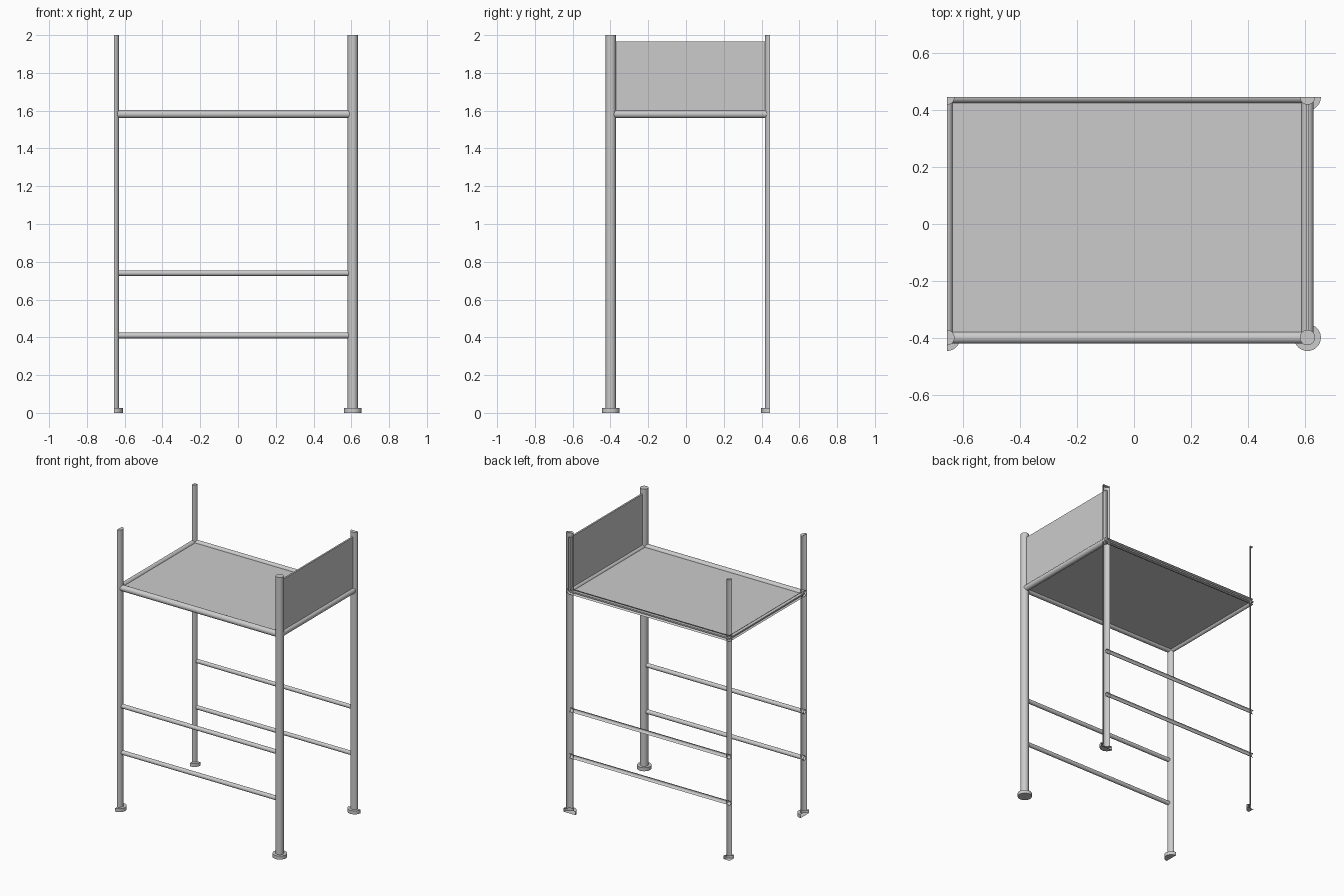
import bpy, bmesh, math
from mathutils import Vector

if "Cube" in bpy.data.objects:
    bpy.data.objects.remove(bpy.data.objects["Cube"])

# Post centre lines; left and back parts are cut open along x = XL and y = YB
XL, XR, YF, YB = -0.656, 0.608, -0.398, 0.445
POST_R, FOOT_R, FOOT_H, SHELF_Z = 0.027, 0.047, 0.025, 1.582
PI = math.pi


def finish(name, bm):
    bmesh.ops.remove_doubles(bm, verts=bm.verts, dist=1e-5)
    bmesh.ops.recalc_face_normals(bm, faces=bm.faces)
    me = bpy.data.meshes.new(name)
    bm.to_mesh(me)
    bm.free()
    ob = bpy.data.objects.new(name, me)
    bpy.context.collection.objects.link(ob)
    bpy.ops.object.select_all(action='DESELECT')
    ob.select_set(True)
    bpy.context.view_layer.objects.active = ob
    bpy.ops.object.shade_smooth_by_angle(angle=math.radians(40))
    return ob


def clip(bm, left, back):
    # Remove everything beyond the open section planes
    for on, co, no in ((left, (XL, 0, 0), (-1, 0, 0)), (back, (0, YB, 0), (0, 1, 0))):
        if on:
            geom = bm.verts[:] + bm.edges[:] + bm.faces[:]
            bmesh.ops.bisect_plane(bm, geom=geom, dist=1e-5, plane_co=co,
                                   plane_no=no, clear_outer=True)


def tube(name, p, q, profile, left=False, back=False, caps=True, sides=32):
    # Sweep of (radius, distance) rings along the axis from p to q
    p, q = Vector(p), Vector(q)
    rot = (q - p).to_track_quat('Z', 'Y')
    bm = bmesh.new()
    rings = []
    for r, d in profile:
        rings.append([bm.verts.new(p + rot @ Vector((r * math.cos(2 * PI * i / sides),
                                                     r * math.sin(2 * PI * i / sides), d)))
                      for i in range(sides)])
    for a, b in zip(rings, rings[1:]):
        for i in range(sides):
            j = (i + 1) % sides
            bm.faces.new((a[i], a[j], b[j], b[i]))
    if caps:
        bm.faces.new(rings[0][::-1])
        bm.faces.new(rings[-1])
    clip(bm, left, back)
    return finish(name, bm)


def rail(name, p, q, r, **cut):
    length = (Vector(q) - Vector(p)).length
    return tube(name, p, q, ((r, 0), (r, length)), caps=False, **cut)


def box(name, lo, hi):
    bm = bmesh.new()
    bmesh.ops.create_cube(bm, size=1)
    for v in bm.verts:
        v.co = [(l + h) / 2 + c * (h - l) for l, h, c in zip(lo, hi, v.co)]
    return finish(name, bm)


# Posts with foot discs
for x, side in ((XL, "left"), (XR, "right")):
    for y, end in ((YF, "front"), (YB, "back")):
        tube(f"{end}_{side}_post", (x, y, 0), (x, y, 2),
             ((FOOT_R, 0), (FOOT_R, FOOT_H), (POST_R, FOOT_H), (POST_R, 2)),
             left=x == XL, back=y == YB)

# Long rails, front and back: shelf rail and two lower braces
for y, end in ((YF, "front"), (YB, "back")):
    for z, r, kind in ((SHELF_Z, 0.021, "shelf_rail"), (0.74, 0.015, "upper_brace"),
                       (0.41, 0.015, "lower_brace")):
        rail(f"{end}_{kind}", (XL, y, z), (XR, y, z), r, back=y == YB)

# Short shelf rails, left and right
for x, side in ((XL, "left"), (XR, "right")):
    rail(f"{side}_shelf_rail", (x, YF, SHELF_Z), (x, YB, SHELF_Z), 0.021, left=x == XL)

# Shelf sheet and right end panel
box("shelf", (XL, YF, SHELF_Z - 0.005), (XR, YB, SHELF_Z + 0.005))
box("end_panel", (XR - 0.006, YF, SHELF_Z), (XR + 0.006, YB, 1.965))
